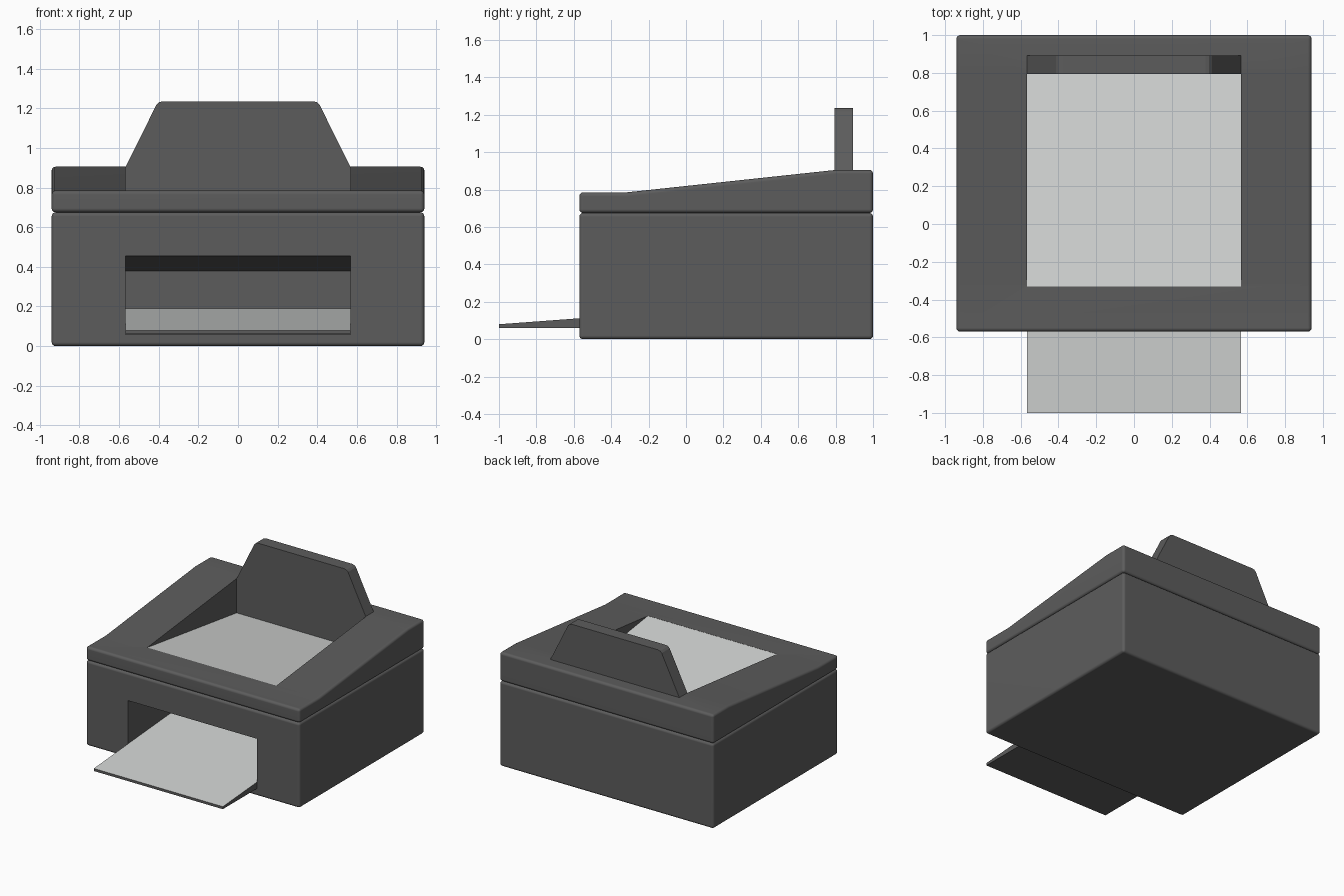
import bpy, bmesh, math
from mathutils import Vector

if "Cube" in bpy.data.objects:
    bpy.data.objects.remove(bpy.data.objects["Cube"])


def material(name, rgb):
    m = bpy.data.materials.new(name)
    m.diffuse_color = (*rgb, 1)
    m.use_nodes = True
    m.node_tree.nodes["Principled BSDF"].inputs["Base Color"].default_value = m.diffuse_color
    return m


DARK = material("dark_grey_plastic", (0.108, 0.108, 0.108))
PAPER = material("light_grey_paper", (0.64, 0.655, 0.645))


def prism(name, pts, lo, hi, axis, mats, bevel=0):
    """Extrude a profile: (y, z) along 'x' or (x, z) along 'y'."""
    bm = bmesh.new()
    place = (lambda p, t: (t, p[0], p[1])) if axis == 'x' else (lambda p, t: (p[0], t, p[1]))
    rings = [[bm.verts.new(place(p, t)) for p in pts] for t in (lo, hi)]
    n = len(pts)
    bm.faces.new(rings[0])
    bm.faces.new(rings[1][::-1])
    for i in range(n):
        j = (i + 1) % n
        bm.faces.new((rings[0][i], rings[1][i], rings[1][j], rings[0][j]))
    bmesh.ops.recalc_face_normals(bm, faces=bm.faces)
    if bevel:
        edges = [e for e in bm.edges if e.calc_face_angle() > math.radians(30)]
        bmesh.ops.bevel(bm, geom=edges, offset=bevel, segments=4, profile=0.5, affect='EDGES')
    # second material goes on upward faces
    if len(mats) > 1:
        for f in bm.faces:
            f.material_index = int(f.normal.z > 0.7)
    me = bpy.data.meshes.new(name)
    bm.to_mesh(me)
    bm.free()
    for m in mats:
        me.materials.append(m)
    ob = bpy.data.objects.new(name, me)
    bpy.context.collection.objects.link(ob)
    return ob


def activate(ob):
    bpy.ops.object.select_all(action='DESELECT')
    ob.select_set(True)
    bpy.context.view_layer.objects.active = ob


def cut(ob, cutters):
    activate(ob)
    for c in cutters:
        m = ob.modifiers.new("cut", 'BOOLEAN')
        m.operation, m.solver, m.object = 'DIFFERENCE', 'EXACT', c
        bpy.ops.object.modifier_apply(modifier=m.name)


W, S = 0.94, 0.567          # half width of the case, half width of the openings
FRONT, BACK, SEAM = -0.57, 1.0, 0.675

# Case: lower body and sloping lid, meeting in a rounded seam
body = prism("body", [(FRONT, 0), (BACK, 0), (BACK, SEAM), (FRONT, SEAM)],
             -W, W, 'x', [DARK], 0.02)
lid = prism("lid", [(FRONT, SEAM), (BACK, SEAM), (BACK, 0.905), (0.80, 0.905),
                    (-0.32, 0.785), (FRONT, 0.785)], -W, W, 'x', [DARK], 0.02)

# Cutters: feed recess in the top and output slot in the front
recess = prism("recess_cutter", [(-0.33, 0.76), (0.89, 0.60), (0.89, 1.4), (-0.33, 1.4)],
               -S, S, 'x', [DARK])
slot = prism("slot_cutter", [(-0.70, 0.058), (0.48, 0.058), (0.48, 0.38), (-0.70, 0.464)],
             -S, S, 'x', [DARK])
cut(body, [recess, slot])
cut(lid, [recess])
for c in (recess, slot):
    bpy.data.objects.remove(c)

# Paper in the feed recess
prism("feed_paper", [(-0.33, 0.755), (0.89, 0.60), (0.89, 0.618), (-0.33, 0.784)],
      -S, S, 'x', [PAPER])

# Upright paper support at the back
half = [(S, 0.61), (S, 0.905), (0.42, 1.20), (0.412, 1.217), (0.398, 1.23), (0.378, 1.235)]
prism("paper_support", half + [(-x, z) for x, z in reversed(half)], 0.793, 0.893, 'y', [DARK])

# Output tray: dark wedge with a paper-coloured top
prism("output_tray", [(-1.0, 0.06), (0.485, 0.06), (0.485, 0.19), (-1.0, 0.08)],
      -S, S, 'x', [DARK, PAPER])

# Smooth the rounded edges, keep the rest crisp
for ob in (body, lid):
    activate(ob)
    bpy.ops.object.shade_smooth_by_angle(angle=math.radians(35))
    wn = ob.modifiers.new("weighted_normals", 'WEIGHTED_NORMAL')
    wn.keep_sharp = True
